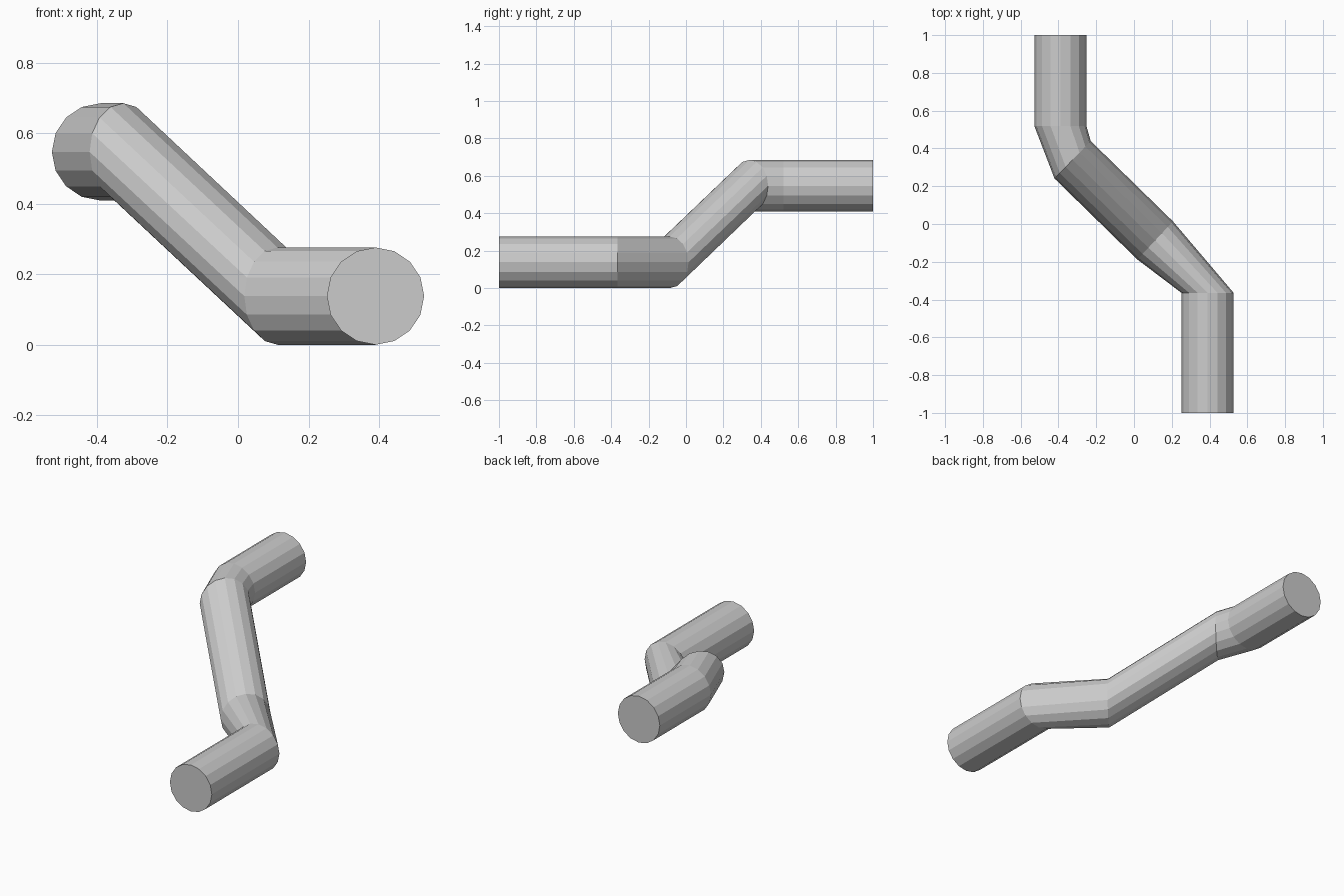
import bpy, bmesh
from math import cos, sin, pi, radians

if "Cube" in bpy.data.objects:
    bpy.data.objects.remove(bpy.data.objects["Cube"])

SIDES, R = 16, 0.138

# pipe stations: centre x, y, z and heading of the upright ring's width axis
stations = [
    (0.39, -1.0, 0.138, 0),
    (0.39, -0.365, 0.138, 0),
    (0.112, -0.087, 0.138, 47),
    (-0.325, 0.34, 0.547, 46),
    (-0.39, 0.52, 0.547, 0),
    (-0.39, 1.0, 0.547, 0),
]

bm = bmesh.new()


def ring(x, y, z, heading):
    h = radians(heading)
    return [bm.verts.new((x + R * cos(a) * cos(h), y + R * cos(a) * sin(h), z + R * sin(a)))
            for a in (2 * pi * i / SIDES for i in range(SIDES))]


# pipe wall
rings = [ring(*s) for s in stations]
for a, b in zip(rings, rings[1:]):
    for i in range(SIDES):
        j = (i + 1) % SIDES
        bm.faces.new((a[i], a[j], b[j], b[i]))

# end caps
bm.faces.new(rings[0])
bm.faces.new(rings[-1])
bmesh.ops.recalc_face_normals(bm, faces=bm.faces)

mesh = bpy.data.meshes.new("bent_pipe")
bm.to_mesh(mesh)
bm.free()
bpy.context.collection.objects.link(bpy.data.objects.new("bent_pipe", mesh))
